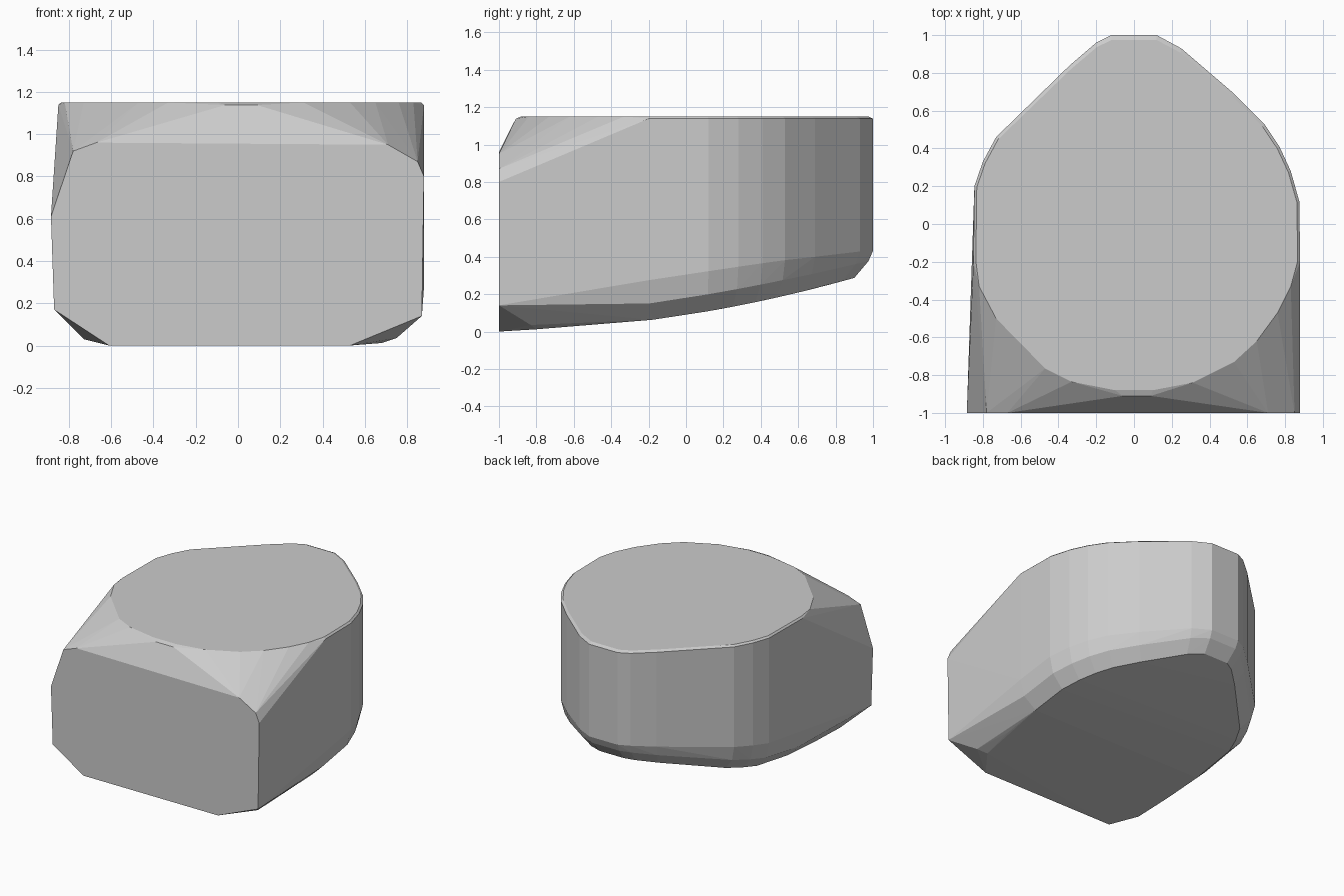
import bpy, bmesh

if "Cube" in bpy.data.objects:
    bpy.data.objects.remove(bpy.data.objects["Cube"])

# Flat front face (x, z at y = -1)
front = [(-.885, .61), (-.87, .17), (-.61, 0), (.53, 0), (.87, .14), (.88, .8),
         (.85, .87), (.71, .95), (-.67, .96), (-.78, .92)]
# Side and rear wall outline (x, y)
wall = [(.88, -.2), (.875, .12), (.83, .28), (.77, .41), (.69, .53), (.53, .69),
        (.25, .93), (.12, 1), (-.12, 1), (-.2, .96), (-.34, .84), (-.73, .46),
        (-.8, .33), (-.845, .2), (-.85, -.2)]
# Rounded front edge of the top (x, y)
brow = [(-.82, -.33), (-.73, -.5), (-.47, -.765), (-.33, -.835), (-.1, -.88),
        (.1, -.88), (.31, -.84), (.53, -.73), (.65, -.62), (.76, -.47), (.83, -.33)]


def belly(y):
    """Height of the curved underside."""
    t = y + 1
    return .02 * t + .069 * t * t


points = [(x, -1, z) for x, z in front]

# Top face with a thin bevel at its rim
points += [(x * .985, y * .975, 1.15) for x, y in wall]
points += [(x, y, 1.15) for x, y in brow]
points += [(x, y, 1.138) for x, y in wall]
points += [(-.06, -.91, 1.138), (.09, -.91, 1.138)]

# Wall foot and rounded transition to the underside
for x, y in wall:
    points.append((x, y, belly(y) + .1 + .13 * abs(x)))
    points.append((x * .965, y * .975, belly(y) + .055 + .04 * abs(x)))
    points.append((x * .86, y * .9, belly(y * .9)))
points += [(-.73, -.82, .03), (.68, -.8, .012), (.75, -.83, .035),
           (.73, -.5, .04), (-.73, -.5, .04)]

# Faceted block skinned around the profiles
bm = bmesh.new()
for p in points:
    bm.verts.new(p)
hull = bmesh.ops.convex_hull(bm, input=bm.verts)
loose = [v for v in bm.verts if not v.link_faces]
bmesh.ops.delete(bm, geom=loose, context='VERTS')
bmesh.ops.dissolve_limit(bm, angle_limit=.01, verts=bm.verts, edges=bm.edges)
bmesh.ops.recalc_face_normals(bm, faces=bm.faces)
mesh = bpy.data.meshes.new("faceted_block")
bm.to_mesh(mesh)
bm.free()
bpy.context.collection.objects.link(bpy.data.objects.new("faceted_block", mesh))
